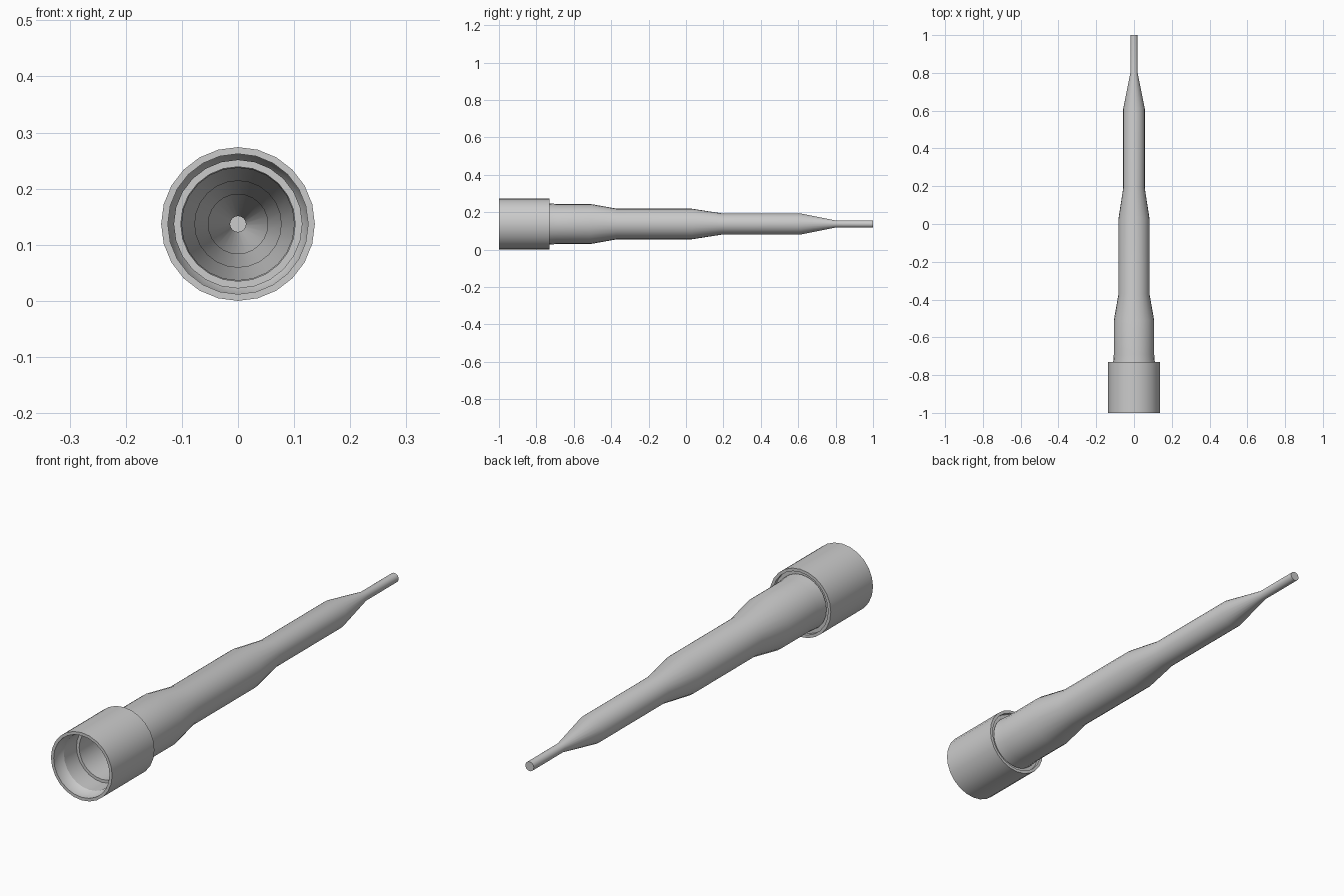
import bpy, bmesh, math

if "Cube" in bpy.data.objects:
    bpy.data.objects.remove(bpy.data.objects["Cube"])

SIDES = 24
AXIS_Z = 0.137


def lathe(name, profile):
    """Revolve a closed (radius, y) section around the long axis."""
    bm = bmesh.new()
    rings = []
    for r, y in profile:
        if r == 0:
            rings.append([bm.verts.new((0, y, AXIS_Z))] * SIDES)
        else:
            rings.append([bm.verts.new((r * math.sin(2 * math.pi * i / SIDES), y,
                                        AXIS_Z + r * math.cos(2 * math.pi * i / SIDES)))
                          for i in range(SIDES)])
    for a, b in zip(rings, rings[1:]):
        for i in range(SIDES):
            j = (i + 1) % SIDES
            bm.faces.new(list(dict.fromkeys((a[i], a[j], b[j], b[i]))))
    bmesh.ops.recalc_face_normals(bm, faces=bm.faces)
    mesh = bpy.data.meshes.new(name)
    bm.to_mesh(mesh)
    bm.free()
    obj = bpy.data.objects.new(name, mesh)
    bpy.context.collection.objects.link(obj)
    bpy.context.view_layer.objects.active = obj
    obj.select_set(True)
    bpy.ops.object.shade_smooth_by_angle(angle=math.radians(30))
    obj.select_set(False)


# Socket collar with stepped mouth, open at the front
lathe("socket_collar", [
    (0.114, -0.95), (0.125, -0.97), (0.125, -1.0), (0.137, -1.0),
    (0.137, -0.73), (0.125, -0.73), (0.125, -0.745), (0.108, -0.745),
    (0.102, -0.745), (0.102, -0.87), (0.114, -0.87), (0.114, -0.95)])

# Hollow stepped shaft narrowing to a closed tip
outer = [(0.111, -0.74), (0.107, -0.69), (0.107, -0.51), (0.082, -0.37),
         (0.082, 0.03), (0.057, 0.19), (0.057, 0.61), (0.019, 0.80),
         (0.019, 1.0), (0, 1.0)]
inner = [(0, 0.99), (0.014, 0.99), (0.014, 0.80), (0.053, 0.61), (0.053, 0.19),
         (0.077, 0.03), (0.077, -0.37), (0.101, -0.51), (0.101, -0.74)]
lathe("stepped_shaft", outer)
lathe("shaft_bore", inner[::-1])
